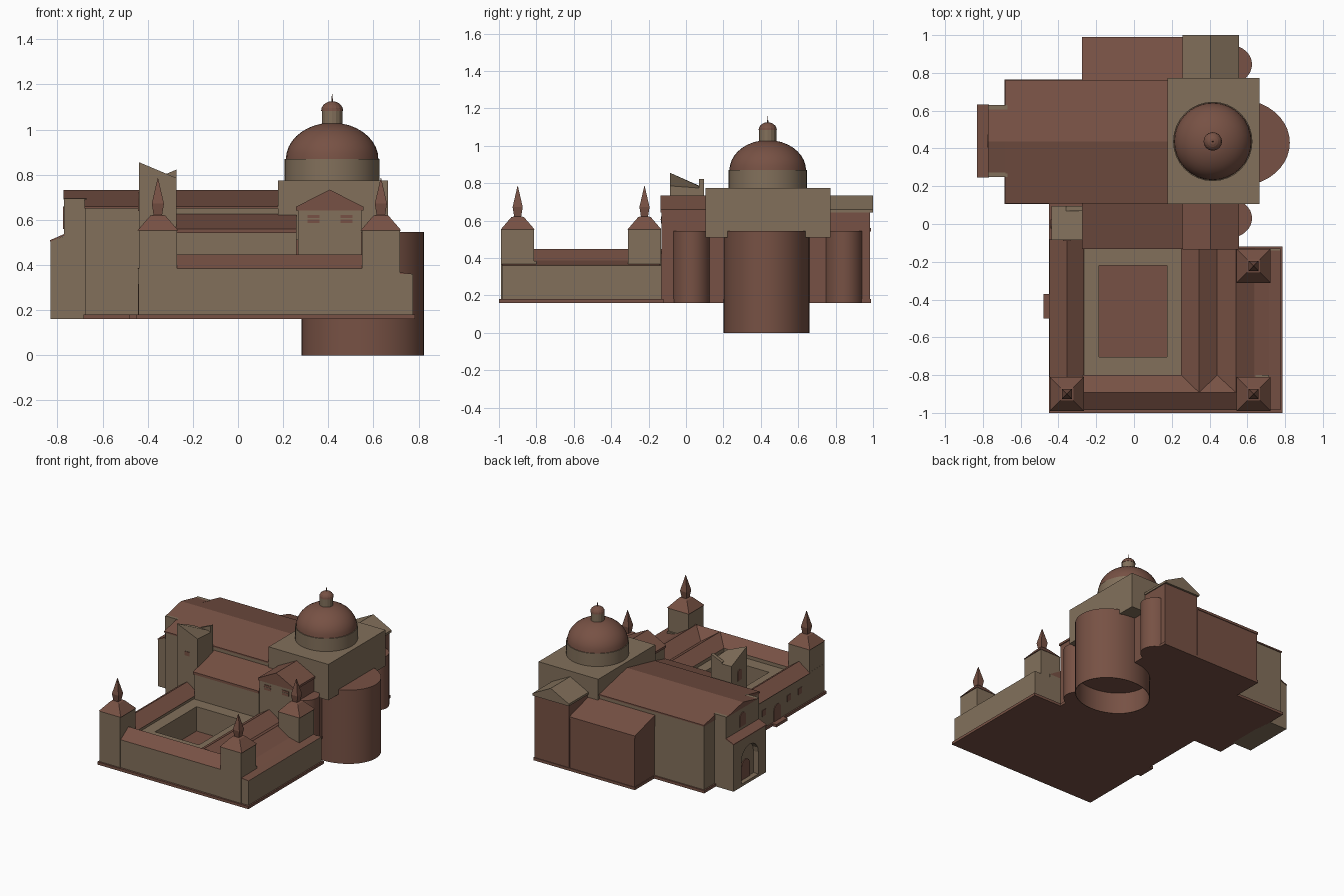
import bpy, bmesh, math
from mathutils import Vector

if "Cube" in bpy.data.objects:
    bpy.data.objects.remove(bpy.data.objects["Cube"])

def material(name, col):
    m = bpy.data.materials.new(name)
    m.diffuse_color = (*col, 1)
    m.use_nodes = True
    m.node_tree.nodes["Principled BSDF"].inputs["Base Color"].default_value = m.diffuse_color
    return m

BRICK = material("terracotta_brick", (0.185, 0.083, 0.058))
TAN = material("tan_stone", (0.225, 0.163, 0.105))

def finish(name, bm, mat):
    bmesh.ops.recalc_face_normals(bm, faces=bm.faces[:])
    me = bpy.data.meshes.new(name)
    bm.to_mesh(me)
    bm.free()
    me.materials.append(mat)
    ob = bpy.data.objects.new(name, me)
    bpy.context.collection.objects.link(ob)
    return ob

def loft(name, rings, mat, caps=(True, True)):
    """Skin a list of point rings that all have the same count."""
    bm = bmesh.new()
    vs = [[bm.verts.new(p) for p in r] for r in rings]
    n = len(vs[0])
    for a, b in zip(vs, vs[1:]):
        for i in range(n):
            bm.faces.new((a[i], a[(i + 1) % n], b[(i + 1) % n], b[i]))
    if caps[0]: bm.faces.new(vs[0])
    if caps[1]: bm.faces.new(vs[-1])
    return finish(name, bm, mat)

def rect(cx, cy, hx, hy, z):
    return [(cx - hx, cy - hy, z), (cx + hx, cy - hy, z), (cx + hx, cy + hy, z), (cx - hx, cy + hy, z)]

def box(name, x0, x1, y0, y1, z0, z1, mat):
    cx, cy, hx, hy = (x0 + x1) / 2, (y0 + y1) / 2, (x1 - x0) / 2, (y1 - y0) / 2
    return loft(name, [rect(cx, cy, hx, hy, z) for z in (z0, z1)], mat)

def prism(name, axis, a, b, prof, mat):
    """Extrude a (u, z) profile along x or y."""
    f = (lambda t, p: (t, p[0], p[1])) if axis == 'x' else (lambda t, p: (p[0], t, p[1]))
    return loft(name, [[f(t, p) for p in prof] for t in (a, b)], mat)

def gable(name, axis, a, b, u0, u1, z0, z1, mat):
    return prism(name, axis, a, b, [(u0, z0), (u1, z0), ((u0 + u1) / 2, z1)], mat)

def round_part(name, cx, cy, prof, mat, ratio=1.0, n=32, caps=(True, True)):
    """Stack of elliptical rings; ratio scales y against x."""
    rings = [[(cx + r * math.cos(2 * math.pi * i / n), cy + ratio * r * math.sin(2 * math.pi * i / n), z)
              for i in range(n)] for r, z in prof]
    ob = loft(name, rings, mat, caps)
    bpy.context.view_layer.objects.active = ob
    ob.select_set(True)
    bpy.ops.object.shade_smooth_by_angle(angle=math.radians(15))
    ob.select_set(False)
    return ob

def arch(c, w, z0, z1):
    """Round-headed opening profile."""
    r = w / 2
    return [(c - r, z0), (c + r, z0)] + [(c + r * math.cos(t * math.pi / 8), z1 - r + r * math.sin(t * math.pi / 8)) for t in range(9)]

# Plinths
for i, p in enumerate([(-.45, .785, -1, -.12), (-.685, .55, .105, .765), (-.275, .555, .765, .99),
                       (-.45, .555, -.12, .105)]):
    box(f"plinth_{i}", *p, .16, .18, BRICK)
box("west_doorstep", -.48, -.44, -.5, -.37, .16, .18, BRICK)

# Cloister wings
box("cloister_south_wing", -.44, .715, -.985, -.80, .18, .385, TAN)
box("cloister_west_wing", -.44, -.27, -.80, -.08, .18, .385, TAN)
box("cloister_east_wing", .25, .64, -.80, -.13, .18, .385, TAN)
box("east_annex", .60, .775, -.985, -.13, .18, .36, TAN)
gable("south_wing_roof", 'x', -.27, .55, -.985, -.80, .385, .447, BRICK)
gable("west_wing_roof", 'y', -.81, -.08, -.447, -.265, .382, .447, BRICK)
gable("east_wing_roof", 'y', -.89, -.13, .25, .44, .385, .447, BRICK)
gable("annex_roof", 'y', -.89, -.13, .44, .64, .385, .447, BRICK)
prism("annex_lean_roof", 'y', -.985, -.14, [(.60, .36), (.775, .36), (.715, .368), (.64, .386), (.60, .386)], BRICK)

# Courtyard walkway with sunken garden
for i, p in enumerate([(-.27, -.185, -.80, -.13), (.175, .25, -.80, -.13),
                       (-.185, .175, -.80, -.705), (-.185, .175, -.22, -.13)]):
    box(f"courtyard_walk_{i}", *p, .18, .36, TAN)

# Corner towers with flared spires
for i, (x, y) in enumerate([(-.355, -.9), (.633, -.9), (.633, -.222)]):
    box(f"corner_tower_{i}", x - .084, x + .084, y - .088, y + .088, .18, .555, TAN)
    loft(f"tower_spire_{i}", [rect(x, y, h, h, z) for h, z in
         [(.09, .553), (.034, .618), (.019, .622), (.027, .672), (.001, .785)]], BRICK)

# Nave, facade and entrance porch
box("nave_walls", -.675, .26, .115, .755, .18, .655, TAN)
prism("nave_roof", 'x', -.68, .20, [(.108, .65), (.762, .65), (.762, .66), (.437, .732), (.108, .66)], BRICK)
box("facade_block", -.77, -.67, .25, .63, .16, .695, TAN)
prism("facade_roof", 'x', -.772, -.67, [(.25, .69), (.63, .69), (.437, .732)], BRICK)
porch = prism("porch", 'y', .25, .63, [(-.83, .16), (-.765, .16), (-.765, .53), (-.83, .505)], TAN)
prism("porch_roof", 'y', .247, .633, [(-.832, .503), (-.768, .53), (-.768, .538), (-.832, .510)], BRICK)
cutter = prism("porch_door_cutter", 'x', -.9, -.79, arch(.44, .2, .18, .44), TAN)
cutter.hide_render = True
cutter.hide_viewport = True
mod = porch.modifiers.new("door_recess", 'BOOLEAN')
mod.object = cutter
mod.operation = 'DIFFERENCE'
mod.solver = 'EXACT'
prism("porch_door", 'x', -.797, -.789, arch(.44, .1, .18, .32), BRICK)
prism("facade_window", 'x', -.775, -.769, arch(.44, .07, .56, .66), BRICK)

# Aisles with lean-to roofs
box("south_aisle", -.27, .26, -.125, .115, .18, .545, TAN)
prism("south_aisle_roof", 'x', -.275, .26, [(-.132, .542), (.115, .542), (.115, .625), (-.132, .560)], BRICK)
box("north_aisle", -.27, .26, .755, .985, .18, .545, BRICK)
prism("north_aisle_roof", 'x', -.275, .26, [(.99, .542), (.755, .542), (.755, .625), (.99, .560)], BRICK)

# Transept: stone south face, brick east face, brick north arm
south = box("south_transept", .265, .548, -.13, .2, .18, .65, TAN)
south.data.materials.append(BRICK)
for f in south.data.polygons:
    if f.normal.x > .5:
        f.material_index = 1
box("crossing_base", .26, .548, .2, .77, .16, .52, BRICK)
box("north_transept", .265, .548, .7, .985, .18, .645, BRICK)
for nm, y0, y1, m in (("south", -.135, .15, BRICK), ("north", .7, 1.0, TAN)):
    prism(f"{nm}_transept_roof", 'y', y0, y1, [(.257, .642), (.555, .642), (.555, .658), (.406, .734), (.257, .658)], m)
for i, x in enumerate((.335, .48)):
    box(f"transept_window_{i}", x - .027, x + .027, -.134, -.129, .585, .622, BRICK)
    box(f"transept_window_mullion_{i}", x - .027, x + .027, -.136, -.129, .602, .607, TAN)

# Crossing block, drum, dome and lantern
box("crossing_block", .177, .665, .105, .772, .51, .775, TAN)
DX, DY = .417, .437
round_part("drum", DX, DY, [(.21, .77), (.21, .87)], TAN)
round_part("dome", DX, DY, [(.205 * math.cos(t), .868 + .162 * math.sin(t)) for t in
           [i * math.radians(78) / 8 for i in range(9)]], BRICK)
round_part("lantern", DX, DY, [(.046, 1.01), (.046, 1.085)], TAN, n=16)
round_part("lantern_cap", DX, DY, [(.048 * math.cos(t) + .001, 1.083 + .042 * math.sin(t)) for t in
           [i * math.pi / 10 for i in range(6)]], BRICK, n=16)
round_part("finial", DX, DY, [(.004, 1.12), (.001, 1.158)], BRICK, n=8)

# Main apse, open underneath, and side apses
round_part("main_apse", .553, .43, [(.268, .16), (.268, 0), (.272, 0), (.272, .545)], BRICK, ratio=.23 / .272, n=40)
for nm, y in (("south", .03), ("north", .845)):
    round_part(f"{nm}_side_apse", .50, y, [(.125, .16), (.125, .545)], BRICK, ratio=.84)

# Belfry with slanted crown
bx0, bx1, by0, by1 = -.438, -.272, -.085, .095
top = [(bx0, by0, .855), (bx1, by0, .785), (bx1, by1, .772), (bx0, by1, .775)]
loft("belfry", [[(x, y, .18) for x, y, z in top], top], TAN)
prism("belfry_parapet", 'y', .07, by1, [(-.36, .76), (bx1, .76), (bx1, .823), (-.36, .785)], TAN)

# West-side openings
prism("west_door", 'x', -.444, -.438, arch(-.435, .08, .18, .30), BRICK)
for i, y in enumerate((-.70, -.57, -.28, -.17)):
    box(f"west_window_{i}", -.444, -.438, y - .022, y + .022, .27, .315, BRICK)
prism("belfry_window_west", 'x', -.442, -.436, arch(.0, .05, .64, .72), BRICK)
box("belfry_window_south", -.375, -.335, -.089, -.084, .64, .67, BRICK)
